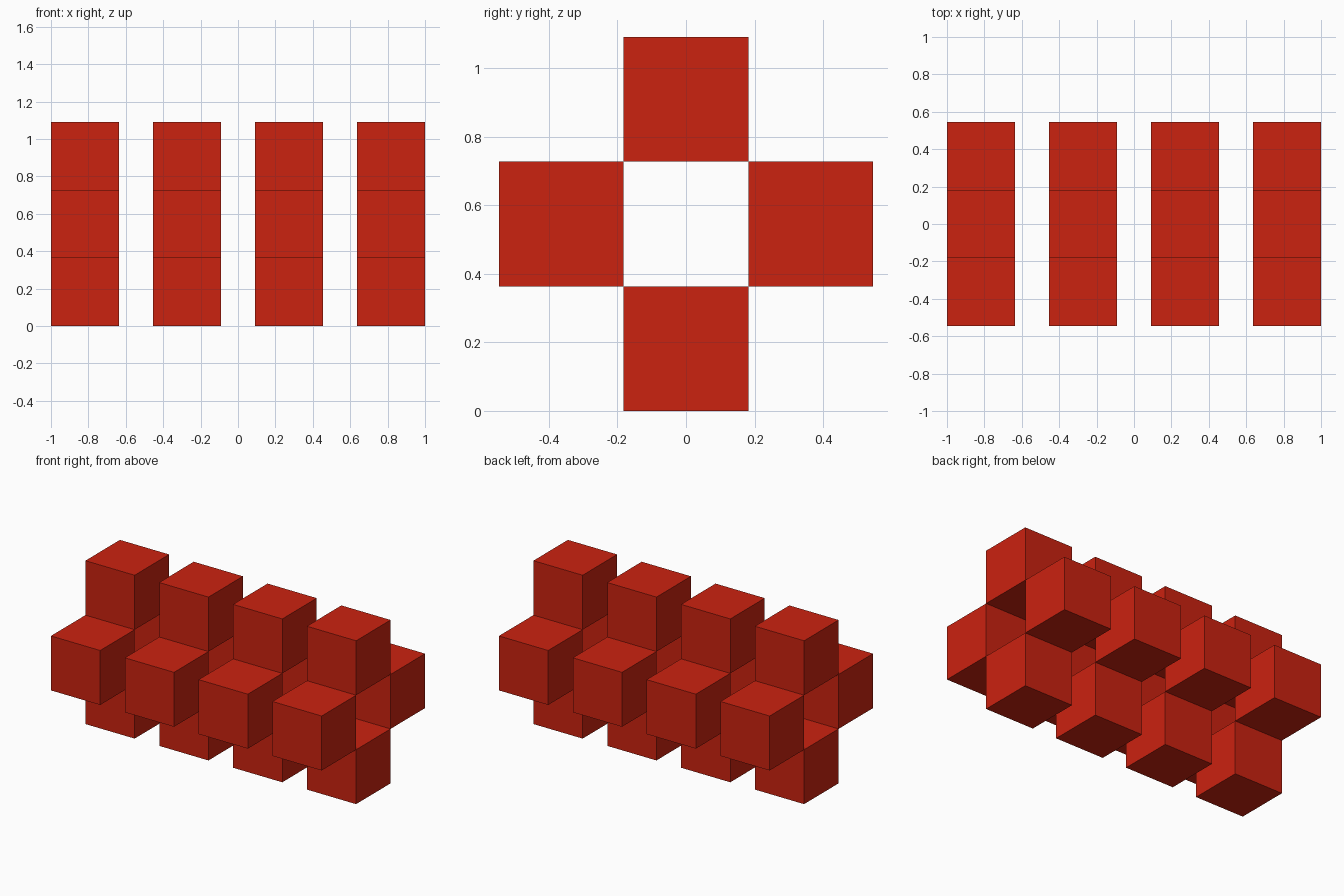
import bpy
import bmesh
from mathutils import Matrix, Vector

default = bpy.data.objects.get("Cube")
if default:
    bpy.data.objects.remove(default, do_unlink=True)

SIDE = 4 / 11            # edge of one block
PITCH = 1.5 * SIDE       # spacing between rings along x
CENTRE_Z = 1.5 * SIDE    # height of the ring axis

# Single red finish
red = bpy.data.materials.new("red")
red.use_nodes = True
colour = (0.60, 0.016, 0.005, 1.0)
red.diffuse_color = colour
red.node_tree.nodes["Principled BSDF"].inputs["Base Color"].default_value = colour


def add_block(name, location):
    """Flat-shaded cube of the common size."""
    mesh = bpy.data.meshes.new(name)
    bm = bmesh.new()
    bmesh.ops.create_cube(bm, size=SIDE, matrix=Matrix.Identity(4))
    bm.to_mesh(mesh)
    bm.free()
    mesh.materials.append(red)
    block = bpy.data.objects.new(name, mesh)
    block.location = location
    bpy.context.collection.objects.link(block)


# Each ring has four blocks around an open centre
arms = {
    "top_block": (0, 1),
    "bottom_block": (0, -1),
    "front_block": (-1, 0),
    "back_block": (1, 0),
}

# Four rings in a row along x
for ring in range(4):
    x = (ring - 1.5) * PITCH
    for name, (dy, dz) in arms.items():
        add_block(f"{name}_{ring + 1}", Vector((x, dy * SIDE, CENTRE_Z + dz * SIDE)))
